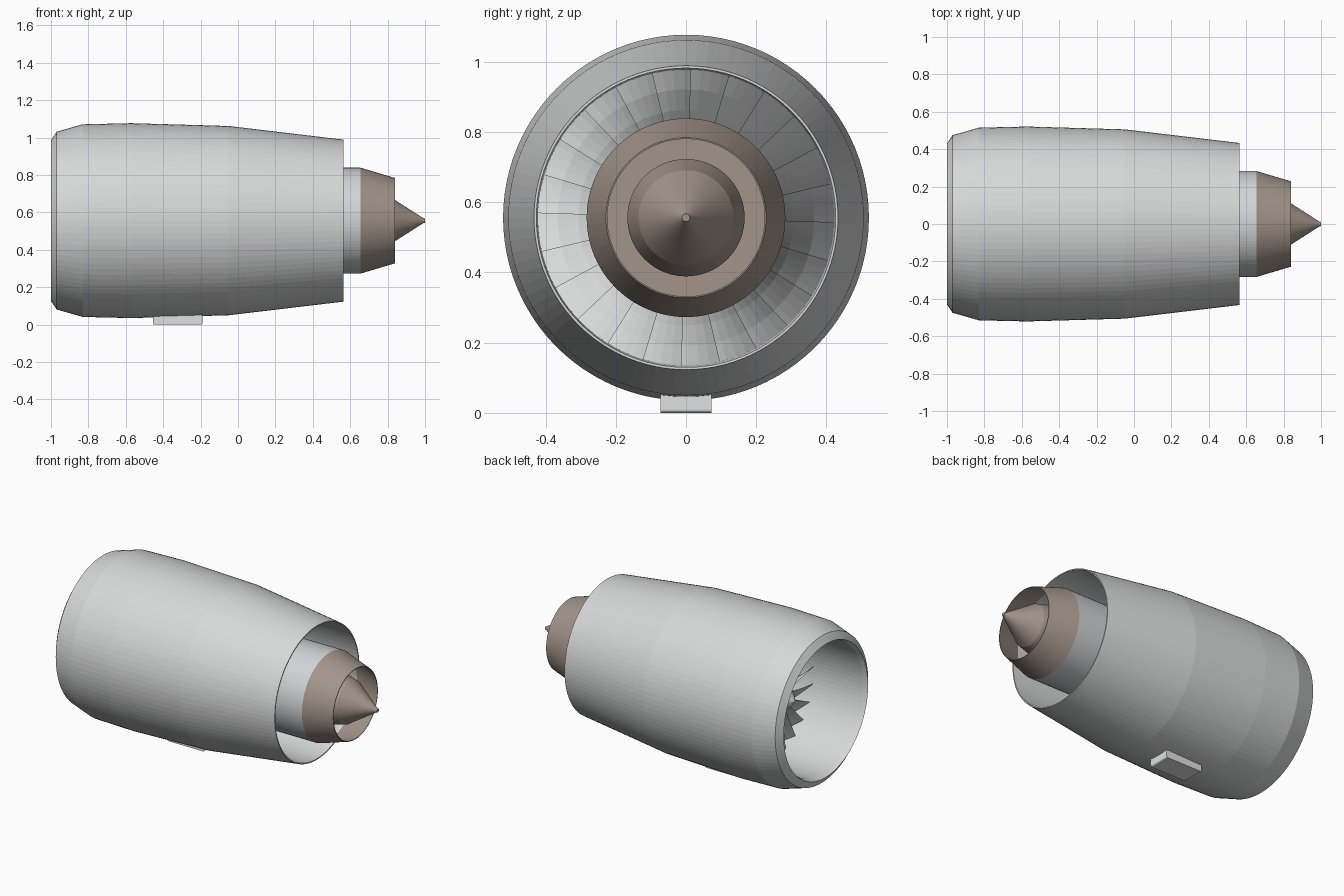
import bpy
import bmesh
import math
from mathutils import Matrix, Vector

AXIS_Z = 0.556
SEGMENTS = 96
BLADES = 24

cube = bpy.data.objects.get("Cube")
if cube:
    bpy.data.objects.remove(cube, do_unlink=True)


def material(name, color):
    mat = bpy.data.materials.new(name)
    mat.use_nodes = True
    mat.diffuse_color = (*color, 1)
    bsdf = mat.node_tree.nodes["Principled BSDF"]
    bsdf.inputs["Base Color"].default_value = (*color, 1)
    bsdf.inputs["Roughness"].default_value = 0.6
    return mat


light_grey = material("light grey", (0.68, 0.69, 0.69))
pale_grey = material("pale grey", (0.74, 0.75, 0.75))
core_grey = material("core grey", (0.64, 0.66, 0.67))
brown = material("heated metal brown", (0.37, 0.30, 0.25))


def finish(name, bm, mat):
    bmesh.ops.recalc_face_normals(bm, faces=bm.faces)
    mesh = bpy.data.meshes.new(name)
    bm.to_mesh(mesh)
    bm.free()
    mesh.materials.append(mat)
    obj = bpy.data.objects.new(name, mesh)
    bpy.context.collection.objects.link(obj)
    return obj


def polar(x, radius, angle):
    return Vector((x, radius * math.cos(angle), AXIS_Z + radius * math.sin(angle)))


def lathe(name, profile, mat, closed=True):
    """Revolve (x, radius) points about the engine axis."""
    bm = bmesh.new()
    rings = []
    for x, r in profile:
        if r == 0:
            rings.append([bm.verts.new(polar(x, 0, 0))] * SEGMENTS)
        else:
            rings.append([bm.verts.new(polar(x, r, math.tau * i / SEGMENTS))
                          for i in range(SEGMENTS)])
    pairs = list(zip(rings, rings[1:]))
    if closed:
        pairs.append((rings[-1], rings[0]))
    for a, b in pairs:
        for i in range(SEGMENTS):
            j = (i + 1) % SEGMENTS
            corners = list(dict.fromkeys((a[i], a[j], b[j], b[i])))
            if len(corners) > 2:
                bm.faces.new(corners)
    return finish(name, bm, mat)


# Outer shell with rounded lip and thin trailing edge
lathe("cowling", [
    (-1.0, 0.43), (-0.97, 0.475), (-0.83, 0.515), (-0.57, 0.521),
    (-0.05, 0.506), (0.565, 0.433), (0.565, 0.426), (-0.97, 0.42)], light_grey)

# Core tube and its tapered hot nozzle
lathe("core_casing", [
    (-0.42, 0.24), (-0.36, 0.283), (0.655, 0.283), (0.655, 0.278), (-0.42, 0.234)][:4]
    + [(-0.36, 0.276)], core_grey)
lathe("exhaust_nozzle", [
    (0.655, 0.283), (0.84, 0.228), (0.84, 0.224), (0.655, 0.278)], brown)

# Rear bulkhead and plug cone
lathe("exhaust_plug", [
    (0.5, 0), (0.5, 0.277), (0.52, 0.277), (0.52, 0.167), (0.67, 0.167),
    (0.8, 0.135), (0.99, 0.014), (1.0, 0.011), (1.0, 0)], brown, closed=False)

# Nose cone and fan hub
lathe("spinner", [
    (-0.78, 0), (-0.75, 0.04), (-0.66, 0.11), (-0.58, 0.14),
    (-0.42, 0.15), (-0.42, 0)], core_grey, closed=False)


# Twisted overlapping fan blades
def fan():
    bm = bmesh.new()
    chord_steps, span_steps = 4, 5
    sweep = math.radians(16.5)
    for n in range(BLADES):
        base = math.tau * n / BLADES + math.radians(5)
        sides = []
        for offset in (0, 0.004):
            grid = []
            for s in range(span_steps + 1):
                r = 0.13 + (0.424 - 0.13) * s / span_steps
                length = 0.2 - 0.08 * s / span_steps
                grid.append([bm.verts.new(polar(
                    -0.56 + length * (c / chord_steps - 0.5) + offset, r,
                    base + sweep * (c / chord_steps - 0.5)))
                    for c in range(chord_steps + 1)])
            sides.append(grid)
            for s in range(span_steps):
                for c in range(chord_steps):
                    quad = (grid[s][c], grid[s][c + 1],
                            grid[s + 1][c + 1], grid[s + 1][c])
                    bm.faces.new(quad)
        # Close the leading and trailing edges, root and tip
        front, back = sides
        for c in (0, chord_steps):
            for s in range(span_steps):
                bm.faces.new((front[s][c], front[s + 1][c], back[s + 1][c], back[s][c]))
        for s in (0, span_steps):
            for c in range(chord_steps):
                bm.faces.new((front[s][c], front[s][c + 1], back[s][c + 1], back[s][c]))
    return finish("fan_blades", bm, pale_grey)


fan()

# Small service box under the shell
bm = bmesh.new()
bmesh.ops.create_cube(bm, size=1, matrix=Matrix.Translation((-0.322, 0, 0.04))
                      @ Matrix.Diagonal((0.266, 0.146, 0.08, 1)))
bottom = [e for e in bm.edges
          if all(v.co.z < 0.01 for v in e.verts)
          and abs(e.verts[0].co.x - e.verts[1].co.x) < 0.01]
bmesh.ops.bevel(bm, geom=bottom, offset=0.01, segments=3, profile=0.5, affect='EDGES')
finish("service_box", bm, pale_grey)
